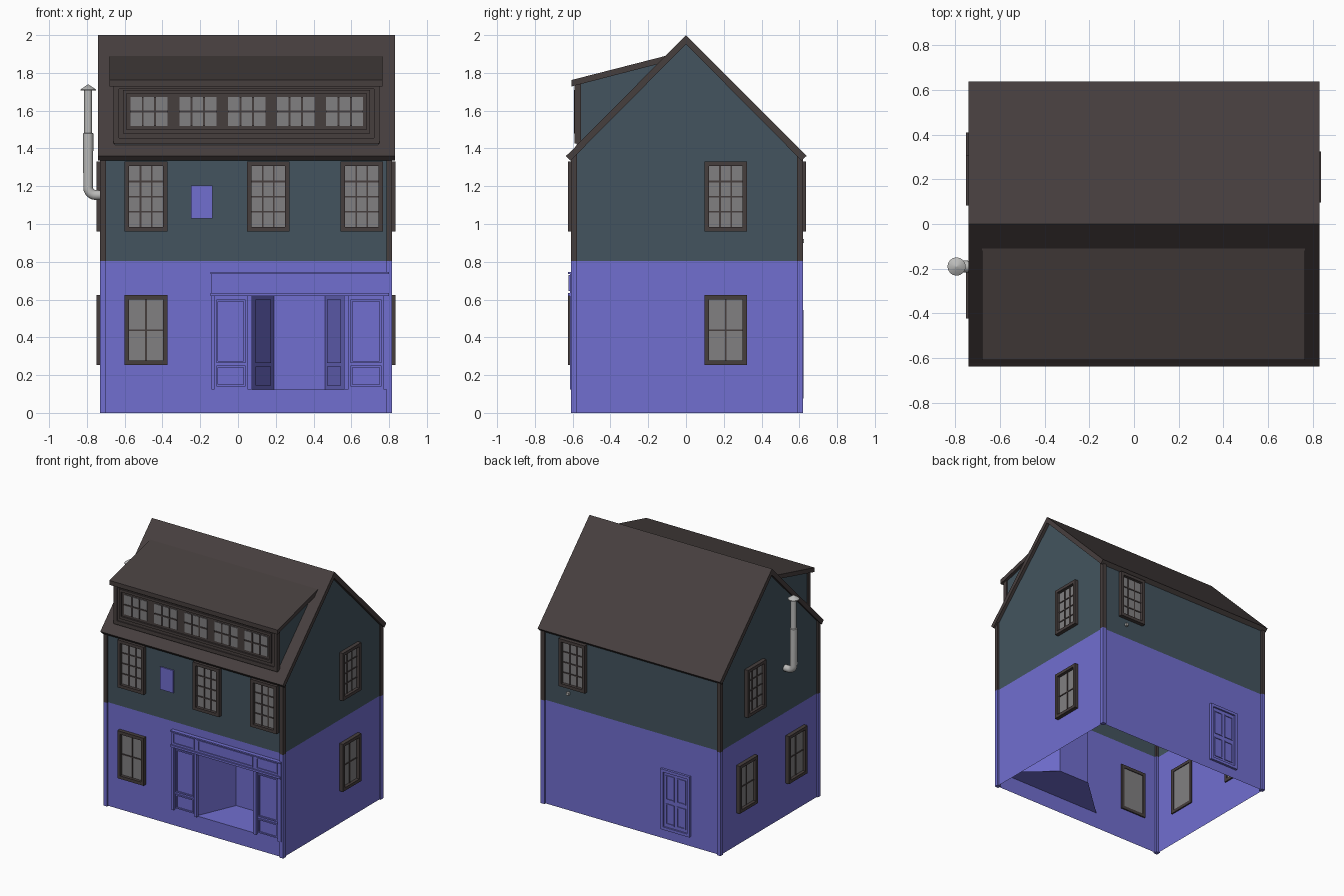
import bpy, bmesh, math
from mathutils import Vector

if "Cube" in bpy.data.objects:
    bpy.data.objects.remove(bpy.data.objects["Cube"])


def material(name, rgb):
    m = bpy.data.materials.new(name)
    m.diffuse_color = (*rgb, 1)
    m.use_nodes = True
    m.node_tree.nodes["Principled BSDF"].inputs["Base Color"].default_value = m.diffuse_color
    return m


PURPLE = material("violet paint", (0.165, 0.158, 0.63))
TEAL = material("slate teal siding", (0.056, 0.088, 0.112))
BROWN = material("dark brown trim", (0.062, 0.049, 0.048))
GLASS = material("grey glass", (0.22, 0.215, 0.22))
METAL = material("pale metal", (0.5, 0.5, 0.49))

X0, X1, Y0, Y1 = -0.72, 0.805, -0.595, 0.605   # wall planes
BAND = 0.805                                   # violet / teal boundary


def finish(bm, name, mats):
    bmesh.ops.recalc_face_normals(bm, faces=bm.faces)
    me = bpy.data.meshes.new(name)
    bm.to_mesh(me)
    bm.free()
    for m in mats:
        me.materials.append(m)
    ob = bpy.data.objects.new(name, me)
    bpy.context.collection.objects.link(ob)
    return ob


def place(side, u, z, d):
    """u runs along the wall, d is the distance out of it"""
    return {"front": (u, Y0 - d, z), "back": (u, Y1 + d, z),
            "left": (X0 - d, u, z), "right": (X1 + d, u, z),
            "dormer": (u, -0.577 - d, z)}[side]


def add_box(bm, side, u0, u1, z0, z1, d0, d1, mat=0):
    vs = [bm.verts.new(place(side, u, z, d)) for d in (d0, d1)
          for u, z in ((u0, z0), (u1, z0), (u1, z1), (u0, z1))]
    for f in ((0, 1, 2, 3), (4, 5, 6, 7), (0, 1, 5, 4), (1, 2, 6, 5), (2, 3, 7, 6), (3, 0, 4, 7)):
        bm.faces.new([vs[i] for i in f]).material_index = mat


def add_frame(bm, side, u0, u1, z0, z1, w, d0, d1, mat=0):
    add_box(bm, side, u0, u0 + w, z0, z1, d0, d1, mat)
    add_box(bm, side, u1 - w, u1, z0, z1, d0, d1, mat)
    add_box(bm, side, u0 + w, u1 - w, z0, z0 + w, d0, d1, mat)
    add_box(bm, side, u0 + w, u1 - w, z1 - w, z1, d0, d1, mat)


def add_muntins(bm, side, u0, u1, z0, z1, cols, rows, w, d0, d1):
    for i in range(1, cols):
        u = u0 + (u1 - u0) * i / cols
        add_box(bm, side, u - w / 2, u + w / 2, z0, z1, d0, d1)
    for i in range(1, rows):
        z = z0 + (z1 - z0) * i / rows
        add_box(bm, side, u0, u1, z - w / 2, z + w / 2, d0, d1)


def window(name, side, c, z0, cols, rows):
    bm = bmesh.new()
    u0, u1, z1 = c - 0.113, c + 0.113, z0 + 0.37
    add_frame(bm, side, u0, u1, z0, z1, 0.024, -0.01, 0.03)
    add_box(bm, side, u0 + 0.02, u1 - 0.02, z0 + 0.02, z1 - 0.02, -0.004, 0.006, 1)
    add_muntins(bm, side, u0 + 0.024, u1 - 0.024, z0 + 0.024, z1 - 0.024, cols, rows, 0.009, 0.004, 0.011)
    finish(bm, name, [BROWN, GLASS])


def prism(name, profile, x0, x1, mat):
    bm = bmesh.new()
    a, b = ([bm.verts.new((x, y, z)) for y, z in profile] for x in (x0, x1))
    n = len(profile)
    bm.faces.new(a)
    bm.faces.new(b)
    for i in range(n):
        bm.faces.new((a[i], a[(i + 1) % n], b[(i + 1) % n], b[i]))
    return finish(bm, name, [mat])


# hollow walls, violet below and teal above, with the shop entrance left open
bm = bmesh.new()


def quad(*pts):
    f = bm.faces.new([bm.verts.new(p) for p in pts])
    f.material_index = 1 if f.calc_center_median().z > BAND else 0


def panel(side, u0, u1, z0, z1):
    quad(*[place(side, u, z, 0) for u, z in ((u0, z0), (u1, z0), (u1, z1), (u0, z1))])


EAVE = 1.36
RX0, RX1, RZ0, RZ1 = 0.06, 0.575, 0.125, 0.625   # entrance opening
panel("front", X0, RX0, 0, BAND)
panel("front", RX1, X1, 0, BAND)
panel("front", RX0, RX1, 0, RZ0)
panel("front", RX0, RX1, RZ1, BAND)
panel("front", X0, X1, BAND, EAVE)
panel("back", X0, X1, 0, BAND)
panel("back", X0, X1, BAND, EAVE)
for x in (X0, X1):
    quad((x, Y0, 0), (x, Y1, 0), (x, Y1, BAND), (x, Y0, BAND))
    quad((x, Y0, BAND), (x, Y1, BAND), (x, Y1, EAVE), (x, 0, 1.965), (x, Y0, EAVE))
finish(bm, "walls", [PURPLE, TEAL])

# recessed entrance with slanted sides
bm = bmesh.new()
YB = Y0 + 0.3
BX0, BX1 = 0.19, 0.46
quad((RX0, Y0, RZ0), (BX0, YB, RZ0), (BX0, YB, RZ1), (RX0, Y0, RZ1))
quad((RX1, Y0, RZ0), (BX1, YB, RZ0), (BX1, YB, RZ1), (RX1, Y0, RZ1))
quad((BX0, YB, RZ0), (BX1, YB, RZ0), (BX1, YB, RZ1), (BX0, YB, RZ1))
quad((-0.14, Y0, RZ0), (0.79, Y0, RZ0), (BX1, YB, RZ0), (BX0, YB, RZ0))
quad((RX0, Y0, RZ1), (RX1, Y0, RZ1), (BX1, YB, RZ1), (BX0, YB, RZ1))
finish(bm, "entrance_recess", [PURPLE])

# panel mouldings on the slanted entrance sides
bm = bmesh.new()
for fx, bx in ((RX0, BX0), (RX1, BX1)):
    a, b = Vector((fx, Y0, 0)), Vector((bx, YB, 0))
    n = Vector((b.y - a.y, a.x - b.x, 0)).normalized() * (0.006 if fx < 0.3 else -0.006)
    for z0, z1 in ((0.145, 0.245), (0.265, 0.60)):
        p, q = a.lerp(b, 0.2) + n, a.lerp(b, 0.85) + n
        vs = [bm.verts.new((v.x, v.y, z)) for v, z in ((p, z0), (q, z0), (q, z1), (p, z1))]
        f = bm.faces.new(vs)
        bmesh.ops.inset_region(bm, faces=[f], thickness=0.012, depth=-0.005)
finish(bm, "entrance_side_panels", [PURPLE])

# shopfront trim: fascia, three sign panels, pilasters, display surrounds
bm = bmesh.new()
add_box(bm, "front", -0.14, 0.80, 0.63, 0.74, 0, 0.02)
for u0, u1 in ((-0.13, 0.055), (0.085, 0.56), (0.59, 0.77)):
    add_frame(bm, "front", u0, u1, 0.645, 0.73, 0.008, 0.02, 0.026)
add_box(bm, "front", -0.145, 0.80, 0.618, 0.634, 0, 0.03)
add_box(bm, "front", -0.145, 0.80, 0.736, 0.746, 0, 0.03)
for u0, u1 in ((-0.14, -0.125), (0.05, 0.075), (0.56, 0.585), (0.77, 0.80)):
    add_box(bm, "front", u0, u1, 0.125, 0.62, 0, 0.02)
for u0, u1 in ((-0.115, 0.04), (0.595, 0.76)):
    add_frame(bm, "front", u0, u1, 0.14, 0.25, 0.01, 0, 0.008)
    add_frame(bm, "front", u0, u1, 0.265, 0.60, 0.01, 0, 0.008)
finish(bm, "shopfront_trim", [PURPLE])

# corner boards, violet below and brown above
bm = bmesh.new()
for side in ("front", "back"):
    for u0, u1 in ((X0 - 0.011, X0 + 0.02), (X1 - 0.02, X1 + 0.011)):
        add_box(bm, side, u0, u1, 0, BAND, -0.018, 0.015, 0)
        add_box(bm, side, u0, u1, BAND, 1.37, -0.018, 0.015, 1)
finish(bm, "corner_boards", [PURPLE, BROWN])

# windows
LOW, HIGH = 0.253, 0.96
for i, (side, c) in enumerate((("front", -0.487), ("right", 0.21), ("left", 0.297), ("left", -0.31))):
    window(f"lower_window_{i + 1}", side, c, LOW, 2, 2)
for i, (side, c) in enumerate((("front", -0.487), ("front", 0.16), ("front", 0.655),
                               ("right", 0.21), ("left", 0.195), ("back", 0.54))):
    window(f"upper_window_{i + 1}", side, c, HIGH, 3, 4)

# small wall plate on the front
bm = bmesh.new()
add_box(bm, "front", -0.25, -0.135, 1.03, 1.205, 0, 0.009)
finish(bm, "wall_plate", [PURPLE])

# back door with four panels
bm = bmesh.new()
add_frame(bm, "back", -0.465, -0.215, 0.075, 0.545, 0.022, 0, 0.018)
add_box(bm, "back", -0.443, -0.237, 0.09, 0.523, 0, 0.005)
for u0, u1 in ((-0.425, -0.35), (-0.33, -0.255)):
    for z0, z1 in ((0.12, 0.28), (0.31, 0.50)):
        add_frame(bm, "back", u0, u1, z0, z1, 0.008, 0.005, 0.011)
finish(bm, "back_door", [PURPLE])

# main roof
prism("main_roof", [(0, 2.0), (-0.622, 1.373), (-0.636, 1.36), (-0.612, 1.335), (0, 1.952),
                    (0.612, 1.335), (0.638, 1.36)], -0.74, 0.83, BROWN)

# dormer body, roof and front
prism("dormer_cheeks", [(-0.577, 1.40), (-0.577, 1.745), (-0.11, 1.875)], -0.65, 0.74, TEAL)
prism("dormer_roof", [(-0.607, 1.728), (-0.607, 1.762), (-0.108, 1.89), (-0.09, 1.862)], -0.68, 0.765, BROWN)
bm = bmesh.new()
add_box(bm, "dormer", -0.655, 0.745, 1.42, 1.74, -0.02, 0.004)
add_frame(bm, "dormer", -0.66, 0.75, 1.425, 1.745, 0.03, -0.02, 0.012)
add_frame(bm, "dormer", -0.61, 0.70, 1.48, 1.71, 0.02, 0, 0.016)
for i in range(5):
    u0 = -0.57 + i * 0.259
    u1 = u0 + 0.197
    add_box(bm, "dormer", u0, u1, 1.52, 1.672, 0.002, 0.008, 1)
    add_muntins(bm, "dormer", u0, u1, 1.52, 1.672, 3, 2, 0.01, 0.006, 0.013)
finish(bm, "dormer_front", [BROWN, GLASS])


# stove pipe: swept elbow, slimmer upper length and cone cap
def rings(name, path, sides=16):
    """tube through (x, z, radius, tilt) stations in the plane of the pipe"""
    bm = bmesh.new()
    prev = None
    for x, z, r, t in path:
        ring = []
        for k in range(sides):
            a = 2 * math.pi * k / sides
            ring.append(bm.verts.new((x + r * math.cos(a) * math.cos(t), -0.19 + r * math.sin(a),
                                      z + r * math.cos(a) * math.sin(t))))
        if prev:
            for k in range(sides):
                j = (k + 1) % sides
                bm.faces.new((prev[k], prev[j], ring[j], ring[k]))
        else:
            bm.faces.new(ring)
        prev = ring
    bm.faces.new(prev)
    ob = finish(bm, name, [METAL])
    bpy.context.view_layer.objects.active = ob
    ob.select_set(True)
    bpy.ops.object.shade_smooth_by_angle(angle=math.radians(35))
    ob.select_set(False)


px = -0.793
elbow = [(-0.71, 1.153, 0.025, math.pi / 2)]
for k in range(7):
    a = math.pi / 2 * k / 6
    elbow.append((px + 0.04 * (1 - math.sin(a)), 1.193 - 0.04 * math.cos(a), 0.026, math.pi / 2 - a))
rings("stove_pipe", elbow + [(px, 1.48, 0.027, 0), (px, 1.482, 0.021, 0), (px, 1.71, 0.021, 0)])
rings("pipe_cap", [(px, 1.706, 0.041, 0), (px, 1.712, 0.041, 0), (px, 1.738, 0.003, 0)])

# small vent on the back wall
bm = bmesh.new()
add_box(bm, "back", 0.575, 0.595, 0.90, 0.92, 0, 0.02)
finish(bm, "back_vent", [METAL])
